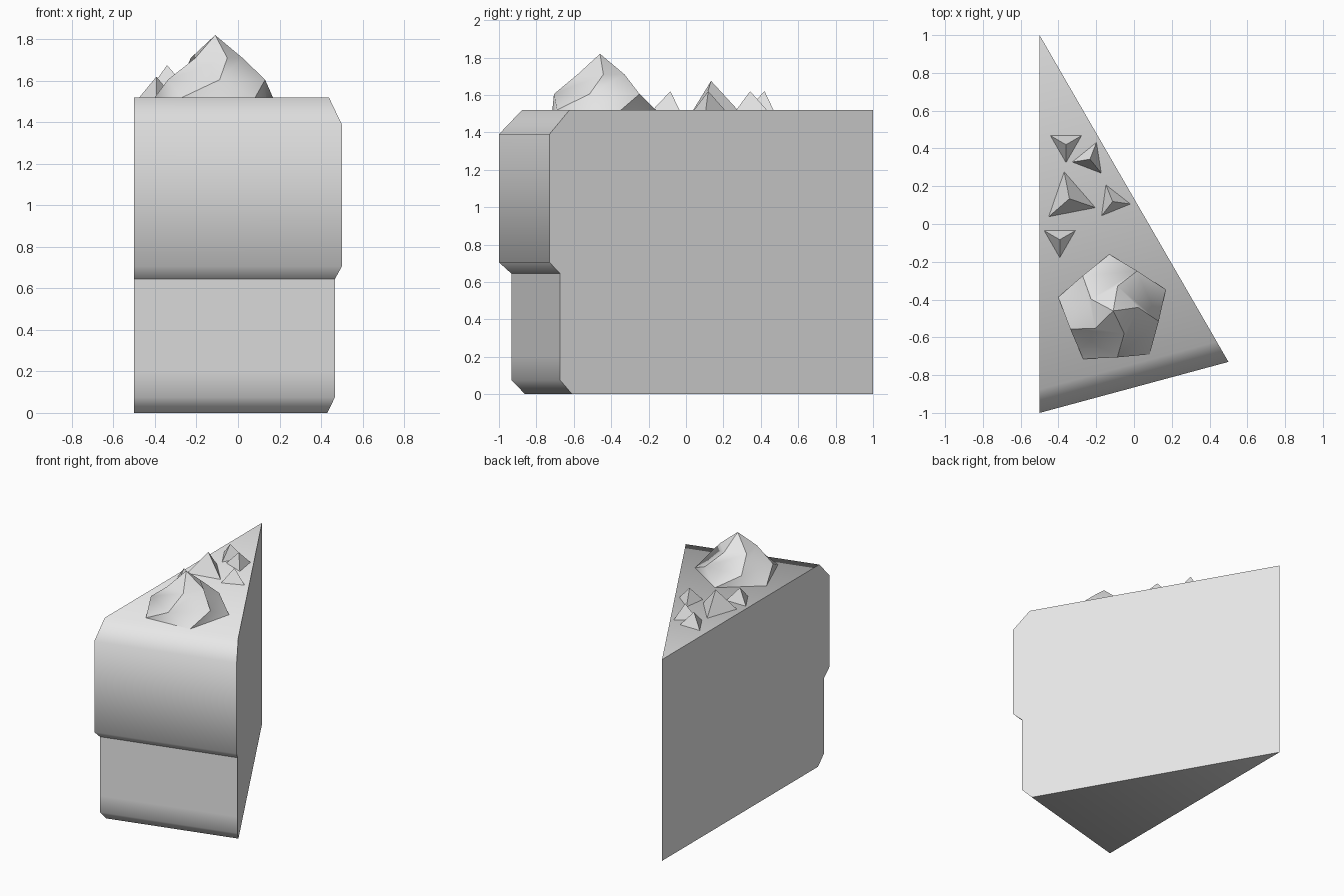
import bpy, bmesh
from math import sin, cos, radians

if "Cube" in bpy.data.objects:
    bpy.data.objects.remove(bpy.data.objects["Cube"], do_unlink=True)

GREY = (0.8, 0.8, 0.8, 1)
grey = bpy.data.materials.new("plain grey")
grey.use_nodes = True
grey.diffuse_color = GREY
grey.node_tree.nodes["Principled BSDF"].inputs["Base Color"].default_value = GREY

TOP = 1.52


def finish(name, bm, smooth):
    bmesh.ops.recalc_face_normals(bm, faces=bm.faces[:])
    for f in bm.faces:
        f.smooth = smooth
    mesh = bpy.data.meshes.new(name)
    bm.to_mesh(mesh)
    bm.free()
    mesh.materials.append(grey)
    obj = bpy.data.objects.new(name, mesh)
    bpy.context.collection.objects.link(obj)
    return obj


def polar(center, radius, degrees, z):
    a = radians(degrees)
    return (center[0] + radius * cos(a), center[1] + radius * sin(a), z)


# Cake wedge: a rim profile of (scale from the tip, height) along two radial cuts
def cake_slice():
    rim = [(0.93, 0), (0.967, 0.075), (0.967, 0.2), (0.967, 0.645),
           (1, 0.705), (1, 1.39), (0.938, TOP)]
    bm = bmesh.new()
    left = [bm.verts.new((-0.5 + s, 1 - 1.73 * s, z)) for s, z in rim]
    right = [bm.verts.new((-0.5, 1 - 2 * s, z)) for s, z in rim]
    tip_low, tip_high = bm.verts.new((-0.5, 1, 0)), bm.verts.new((-0.5, 1, TOP))
    for i in range(len(rim) - 1):
        bm.faces.new((right[i], left[i], left[i + 1], right[i + 1]))
    caps = [bm.faces.new(left + [tip_high, tip_low]),
            bm.faces.new(right + [tip_high, tip_low])]
    bm.faces.new((left[0], right[0], tip_low))
    bm.faces.new((left[-1], right[-1], tip_high))
    # Crisp edges round the cut faces and under the overhanging icing
    for f in caps:
        for e in f.edges:
            e.smooth = False
    bm.edges.get((left[3], right[3])).smooth = False
    finish("cake_slice", bm, True)


# Swirled cream: five twisted ridges running from the base corners to the peak
def cream_swirl():
    c, n = (-0.11, -0.46), 5
    bm = bmesh.new()

    def ring(radius, start, z):
        return [bm.verts.new(polar(c, radius, start + 72 * k, z)) for k in range(n)]

    base = ring(0.3, -50, TOP)
    low = ring(0.247, -13, 1.605)
    mid = ring(0.133, 8, 1.71)
    peak = bm.verts.new((c[0], c[1], 1.82))
    for k in range(n):
        j = (k + 1) % n
        bm.faces.new((base[k], base[j], low[k]))
        bm.faces.new((low[k], base[j], low[j]))
        bm.faces.new((low[k], low[j], mid[j], mid[k]))
        bm.faces.new((mid[k], mid[j], peak))
    bm.faces.new(base[::-1])
    for k in range(n):
        path = (base[k], low[k], mid[k], peak)
        for a, b in zip(path, path[1:]):
            bm.edges.get((a, b)).smooth = False
        bm.edges.get((base[k], base[(k + 1) % n])).smooth = False
    finish("cream_swirl", bm, True)


# Chocolate chips: three-sided pyramids
def chip(name, center, radius, turn, height):
    bm = bmesh.new()
    foot = [bm.verts.new(polar(center, radius, turn + 120 * k, TOP)) for k in range(3)]
    peak = bm.verts.new((center[0], center[1], TOP + height))
    bm.faces.new(foot[::-1])
    for k in range(3):
        bm.faces.new((foot[k], foot[(k + 1) % 3], peak))
    finish(name, bm, False)


cake_slice()
cream_swirl()
chip("large_chip", (-0.342, 0.134), 0.145, 101, 0.155)
small_chips = [((-0.36, 0.42), -90), ((-0.233, 0.343), 69),
               ((-0.113, 0.119), -8), ((-0.393, -0.083), -90)]
for i, (center, turn) in enumerate(small_chips):
    chip(f"small_chip_{i + 1}", center, 0.095, turn, 0.1)
